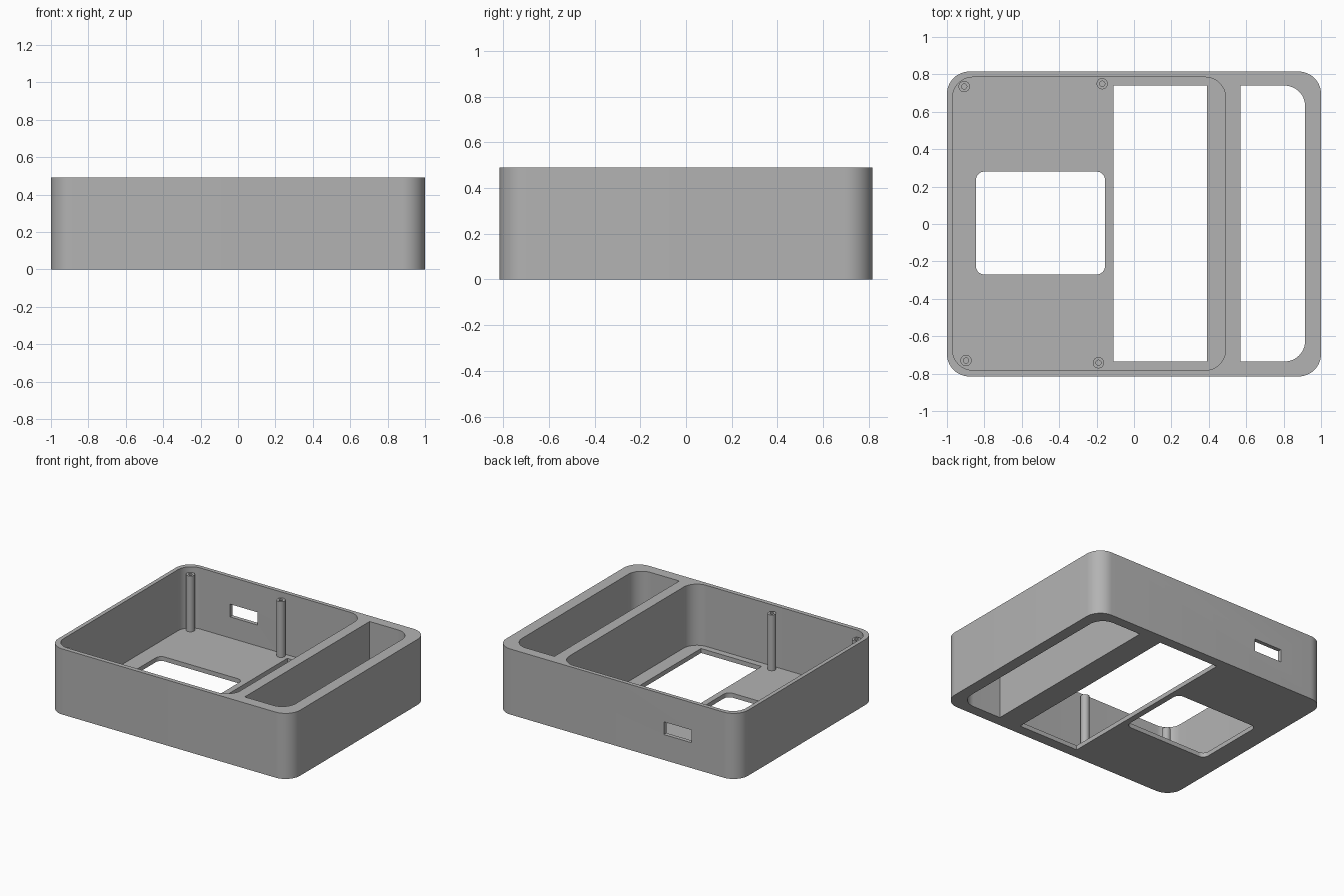
import bpy
import bmesh
from math import pi, cos, sin, radians

if "Cube" in bpy.data.objects:
    bpy.data.objects.remove(bpy.data.objects["Cube"], do_unlink=True)

WIDTH, DEPTH, HEIGHT = 2.0, 1.63, 0.49
FLOOR = 0.033
OVER = 0.1  # extra length so cutters pass clean through

grey = bpy.data.materials.new("plain_grey")
grey.use_nodes = True
grey.diffuse_color = (0.45, 0.45, 0.45, 1)
grey.node_tree.nodes["Principled BSDF"].inputs["Base Color"].default_value = grey.diffuse_color


def rounded_outline(x0, x1, y0, y1, left_r, right_r, steps=12):
    """Rectangle outline, counter-clockwise, with left and right corner radii."""
    corners = ((x1, y1, right_r, -1, -1), (x0, y1, left_r, 1, -1),
               (x0, y0, left_r, 1, 1), (x1, y0, right_r, -1, 1))
    points = []
    for quarter, (x, y, r, sx, sy) in enumerate(corners):
        count = steps if r else 0
        for i in range(count + 1):
            a = (quarter + i / max(count, 1)) * pi / 2
            points.append((x + sx * r + r * cos(a), y + sy * r + r * sin(a)))
    return points


def circle(x, y, r, sides=32):
    return [(x + r * cos(2 * pi * i / sides), y + r * sin(2 * pi * i / sides))
            for i in range(sides)]


def prism(name, outline, z0, z1):
    """Extrude a flat outline upwards into a solid."""
    bm = bmesh.new()
    face = bm.faces.new([bm.verts.new((x, y, z0)) for x, y in outline])
    top = bmesh.ops.extrude_face_region(bm, geom=[face])
    moved = [v for v in top["geom"] if isinstance(v, bmesh.types.BMVert)]
    bmesh.ops.translate(bm, verts=moved, vec=(0, 0, z1 - z0))
    bmesh.ops.recalc_face_normals(bm, faces=bm.faces)
    mesh = bpy.data.meshes.new(name)
    bm.to_mesh(mesh)
    bm.free()
    mesh.materials.append(grey)
    obj = bpy.data.objects.new(name, mesh)
    bpy.context.collection.objects.link(obj)
    return obj


def activate(obj):
    bpy.ops.object.select_all(action="DESELECT")
    obj.select_set(True)
    bpy.context.view_layer.objects.active = obj


def cut(target, cutter):
    """Subtract the cutter, then remove it."""
    mod = target.modifiers.new("cut", "BOOLEAN")
    mod.operation = "DIFFERENCE"
    mod.solver = "EXACT"
    mod.object = cutter
    activate(target)
    bpy.ops.object.modifier_apply(modifier=mod.name)
    bpy.data.objects.remove(cutter, do_unlink=True)


def finish(obj):
    activate(obj)
    bpy.ops.object.shade_smooth_by_angle(angle=radians(30))


# Outer block with rounded upright edges
case = prism("case_body",
             rounded_outline(-WIDTH / 2, WIDTH / 2, -DEPTH / 2, DEPTH / 2, 0.12, 0.12),
             0, HEIGHT)

# Main compartment, open at the top
cut(case, prism("compartment_cutter",
                rounded_outline(-0.97, 0.49, -0.782, 0.785, 0.11, 0.11),
                FLOOR, HEIGHT + OVER))

# Side pocket, floor slot and rounded floor window, all cut right through
openings = {
    "side_pocket_cutter": (0.57, 0.915, -0.735, 0.74, 0, 0.11),
    "floor_slot_cutter": (-0.11, 0.39, -0.735, 0.74, 0, 0),
    "floor_window_cutter": (-0.845, -0.155, -0.27, 0.28, 0.045, 0.045),
}
for name, bounds in openings.items():
    cut(case, prism(name, rounded_outline(*bounds), -OVER, HEIGHT + OVER))

# Port through the back wall
cut(case, prism("port_cutter",
                rounded_outline(-0.615, -0.387, 0.7, 0.9, 0, 0), 0.19, 0.285))
finish(case)

# Screw posts with blind pilot holes
posts = {
    "back_right_post": (-0.908, 0.735),
    "back_middle_post": (-0.17, 0.75),
    "front_right_post": (-0.898, -0.73),
    "front_middle_post": (-0.19, -0.742),
}
for name, (x, y) in posts.items():
    post = prism(name, circle(x, y, 0.03), FLOOR - 0.01, 0.45)
    cut(post, prism("pilot_hole_cutter", circle(x, y, 0.014), 0.15, HEIGHT))
    finish(post)
